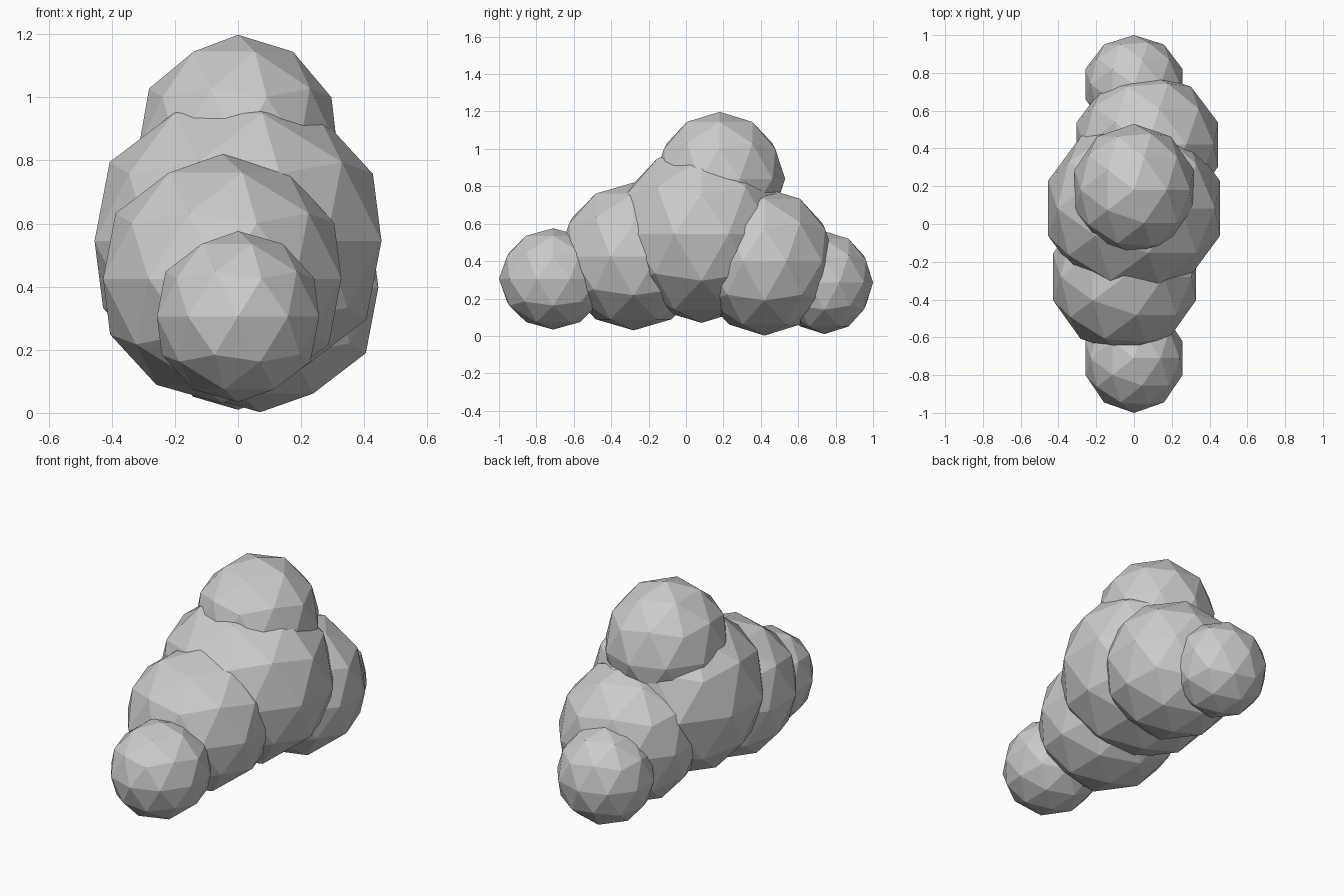
import bpy

if "Cube" in bpy.data.objects:
    bpy.data.objects.remove(bpy.data.objects["Cube"])

# Low-poly cloud / bush: overlapping faceted icospheres in a row
# name: (centre, radii)
PUFFS = {
    "main_puff": ((0.0, 0.083, 0.545), (0.478, 0.472, 0.475)),
    "top_puff": ((0.0, 0.18, 0.84), (0.331, 0.35, 0.358)),
    "front_puff": ((-0.05, -0.28, 0.425), (0.397, 0.405, 0.395)),
    "front_end_puff": ((0.0, -0.71, 0.305), (0.27, 0.29, 0.271)),
    "back_puff": ((0.07, 0.42, 0.397), (0.394, 0.38, 0.395)),
    "back_end_puff": ((0.0, 0.74, 0.285), (0.27, 0.26, 0.275)),
}


def add_puff(name, centre, radii):
    bpy.ops.mesh.primitive_ico_sphere_add(subdivisions=2, radius=1, location=centre)
    puff = bpy.context.object
    puff.name = name
    puff.scale = radii
    bpy.ops.object.transform_apply(location=False, rotation=False, scale=True)
    bpy.ops.object.shade_flat()


for name, (centre, radii) in PUFFS.items():
    add_puff(name, centre, radii)
